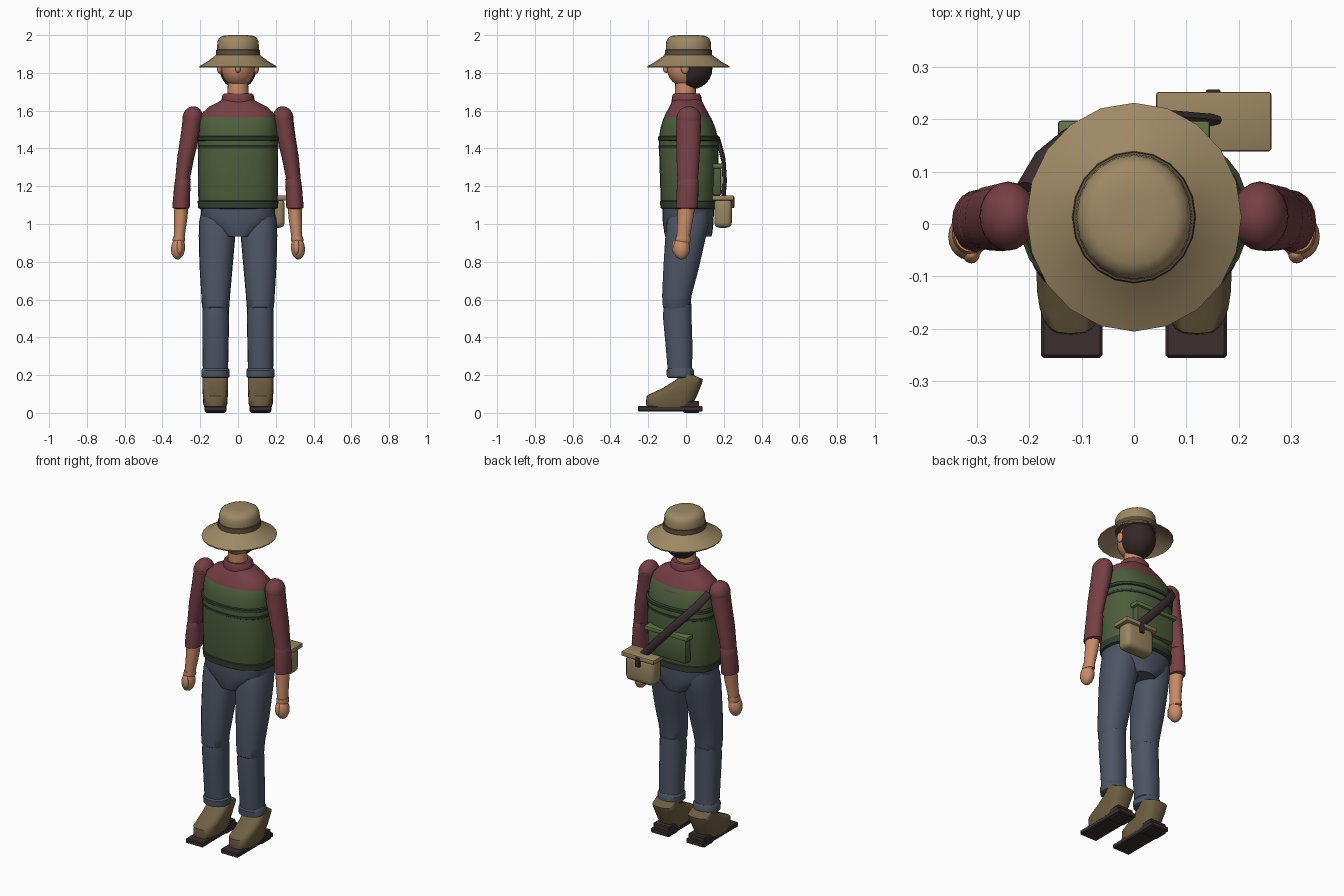
import bpy, bmesh, math
from mathutils import Vector, Matrix

COL = dict(hat=(.34, .25, .13), band=(.11, .075, .045), skin=(.58, .26, .14), hair=(.035, .02, .02),
           shirt=(.18, .05, .06), vest=(.075, .11, .045), trim=(.035, .05, .03), pocket=(.12, .18, .06),
           denim=(.075, .09, .13), boot=(.16, .115, .055), sole=(.045, .028, .03), bag=(.32, .24, .12))
MATS = {}
for key, c in COL.items():
    MATS[key] = bpy.data.materials.new(key)
    MATS[key].diffuse_color = (*c, 1)


def finish(name, bm, mat, mirror=False, bevel=0, segs=2, angle=35):
    bmesh.ops.recalc_face_normals(bm, faces=bm.faces[:])
    if bevel:
        bmesh.ops.bevel(bm, geom=bm.edges[:], offset=bevel, segments=segs, affect='EDGES', profile=.5)
    me = bpy.data.meshes.new(name)
    bm.to_mesh(me)
    bm.free()
    for p in me.polygons:
        p.use_smooth = True
    me.set_sharp_from_angle(angle=math.radians(angle))
    me.materials.append(MATS[mat])
    ob = bpy.data.objects.new(name, me)
    bpy.context.collection.objects.link(ob)
    if mirror:
        m = ob.modifiers.new("mirror", 'MIRROR')
        m.use_mirror_merge = False
    return ob


def loft(name, rings, mat, mirror=False, n=24, e=2.0, angle=35):
    """rings: (z, x_min, x_max, y_min, y_max), stacked superellipses with capped ends"""
    bm = bmesh.new()
    loops = []
    for z, x0, x1, y0, y1 in rings:
        loop = []
        for i in range(n):
            a = 2 * math.pi * i / n
            c, s = math.cos(a), math.sin(a)
            u = math.copysign(abs(c) ** (2 / e), c)
            v = math.copysign(abs(s) ** (2 / e), s)
            loop.append(bm.verts.new(((x0 + x1) / 2 + u * (x1 - x0) / 2,
                                      (y0 + y1) / 2 + v * (y1 - y0) / 2, z)))
        loops.append(loop)
    for a, b in zip(loops, loops[1:]):
        for i in range(n):
            j = (i + 1) % n
            bm.faces.new((a[i], a[j], b[j], b[i]))
    bm.faces.new(loops[0])
    bm.faces.new(loops[-1])
    return finish(name, bm, mat, mirror, angle=angle)


def round_loft(name, rings, mat, cy=.013, **kw):
    """rings: (z, rx, ry) around x = 0, y = cy"""
    return loft(name, [(z, -rx, rx, cy - ry, cy + ry) for z, rx, ry in rings], mat, **kw)


def sym(rings):
    return [(z, -rx, rx, y0, y1) for z, rx, y0, y1 in rings]


def ball(name, c, r, mat, mirror=False, cut_y=None, tilt=0):
    bm = bmesh.new()
    bmesh.ops.create_uvsphere(bm, u_segments=20, v_segments=12, radius=1)
    bm.transform(Matrix.Translation(c) @ Matrix.Rotation(tilt, 4, 'Y') @ Matrix.Diagonal((*r, 1)))
    if cut_y is not None:
        res = bmesh.ops.bisect_plane(bm, geom=bm.verts[:] + bm.edges[:] + bm.faces[:],
                                     plane_co=(0, cut_y, 0), plane_no=(0, -1, 0), clear_outer=True)
        bmesh.ops.holes_fill(bm, edges=[g for g in res['geom_cut'] if isinstance(g, bmesh.types.BMEdge)])
    return finish(name, bm, mat, mirror)


def box(name, lo, hi, mat, bevel=.005, mirror=False, segs=2):
    bm = bmesh.new()
    bmesh.ops.create_cube(bm, size=1)
    lo, hi = Vector(lo), Vector(hi)
    bm.transform(Matrix.Translation((lo + hi) / 2) @ Matrix.Diagonal((*(hi - lo), 1)))
    return finish(name, bm, mat, mirror, bevel, segs)


# Hat
round_loft("hat_brim", [(1.895, .1, .11), (1.832, .198, .211), (1.828, .203, .217), (1.835, .205, .218),
                        (1.855, .17, .182), (1.88, .135, .145), (1.9, .112, .12)], 'hat', n=20)
round_loft("hat_band", [(1.888, .11, .12), (1.893, .118, .126), (1.922, .116, .124), (1.926, .105, .11)], 'band', n=20)
round_loft("hat_crown", [(1.9, .108, .118), (1.93, .111, .12), (1.965, .109, .118), (1.985, .1, .108),
                         (1.996, .082, .09), (2.0, .045, .05)], 'hat', n=20, angle=50)

# Head
ball("head", (0, .005, 1.83), (.09, .108, .108), 'skin')
ball("hair", (0, .03, 1.825), (.097, .11, .112), 'hair', cut_y=0)
ball("ear", (.097, -.005, 1.825), (.014, .022, .03), 'skin', mirror=True)
ball("nose", (0, -.105, 1.822), (.014, .017, .022), 'skin')
round_loft("neck", [(1.66, .056, .056), (1.78, .053, .053)], 'skin', cy=-.003)
loft("collar", sym([(1.64, .085, -.075, .083), (1.65, .089, -.077, .085), (1.68, .083, -.072, .08),
                    (1.69, .074, -.066, .073)]), 'shirt')

# Torso
loft("shirt_yoke", sym([(1.48, .19, -.125, .145), (1.54, .199, -.125, .143), (1.58, .196, -.11, .122),
                        (1.62, .155, -.088, .1), (1.645, .105, -.077, .088), (1.665, .075, -.06, .07)]),
     'shirt', n=28, e=2.3, angle=50)
loft("vest", sym([(1.085, .2, -.128, .158), (1.12, .21, -.134, .163), (1.3, .213, -.14, .172),
                  (1.45, .211, -.144, .172), (1.51, .207, -.135, .155), (1.56, .2, -.119, .134),
                  (1.6, .168, -.09, .1)]), 'vest', n=28, e=2.4, angle=50)


def vest_band(name, z0, z1, d):
    loft(name, sym([(z0, .208, -.137, .166), (z0 + .006, .211 + d, -.142 - d, .172 + d),
                    (z1 - .006, .211 + d, -.142 - d, .172 + d), (z1, .208, -.137, .166)]),
         'trim', n=28, e=2.4)


vest_band("chest_band_lower", 1.395, 1.42, .003)
vest_band("chest_band_upper", 1.438, 1.467, .007)
loft("vest_hem", sym([(1.078, .195, -.12, .15), (1.084, .211, -.135, .165), (1.12, .214, -.138, .167),
                      (1.127, .205, -.13, .158)]), 'trim', n=28, e=2.4)

# Back pocket
box("back_pocket", (-.13, .13, 1.15), (.13, .187, 1.3), 'vest', .012)
box("pocket_flap", (-.145, .14, 1.295), (.145, .197, 1.32), 'pocket', .006)

# Arms
ball("shoulder", (.24, .015, 1.56), (.054, .066, .064), 'shirt', mirror=True, tilt=-.2)
loft("sleeve", [(1.22, .258, .334, -.045, .062), (1.35, .232, .322, -.05, .072), (1.48, .2, .302, -.052, .078),
                (1.57, .186, .291, -.05, .08)], 'shirt', mirror=True, n=20)
loft("sleeve_roll", [(1.078, .27, .332, -.04, .045), (1.085, .256, .346, -.053, .063), (1.1, .255, .347, -.053, .064),
                     (1.2, .252, .338, -.048, .066), (1.235, .25, .333, -.046, .066), (1.245, .258, .325, -.04, .06)],
     'shirt', mirror=True, n=20)
loft("forearm", [(.9, .285, .34, -.05, .018), (.93, .283, .34, -.05, .02), (1.03, .268, .338, -.045, .038),
                 (1.1, .262, .338, -.043, .05)], 'skin', mirror=True, n=20)
loft("wrist_cuff", [(.905, .284, .344, -.054, .022), (.915, .28, .347, -.057, .024), (.935, .282, .343, -.053, .023)],
     'skin', mirror=True, n=20)
ball("hand", (.317, -.024, .872), (.037, .044, .06), 'skin', mirror=True, tilt=-.1)
ball("thumb", (.31, -.058, .877), (.016, .017, .038), 'skin', mirror=True)

# Trousers
loft("hips", sym([(.935, .08, -.11, .135), (.955, .105, -.115, .14), (1.0, .165, -.122, .145),
                  (1.04, .196, -.125, .147), (1.1, .198, -.125, .147)]), 'denim', n=28, e=2.6)
loft("thigh", [(.545, .055, .182, -.11, .01), (.56, .046, .191, -.123, .024), (.62, .042, .194, -.127, .03),
               (.78, .028, .204, -.12, .072), (.94, .014, .208, -.11, .108), (1.02, .02, .205, -.1, .125),
               (1.07, .04, .192, -.08, .12)], 'denim', mirror=True, n=22, e=2.3)
loft("shin", [(.2, .053, .186, -.095, .032), (.35, .05, .188, -.108, .035), (.5, .047, .189, -.122, .03),
              (.575, .049, .187, -.12, .03), (.585, .06, .175, -.1, .015)], 'denim', mirror=True, n=22, e=2.3)
loft("trouser_cuff", [(.185, .055, .184, -.09, .03), (.19, .045, .193, -.102, .042), (.225, .044, .194, -.104, .042),
                      (.237, .052, .187, -.096, .034)], 'denim', mirror=True, n=22, e=2.3)

# Boots
loft("boot", [(.03, .062, .178, -.208, .028), (.05, .056, .184, -.212, .038), (.09, .054, .186, -.209, .057),
              (.105, .053, .187, -.18, .064), (.13, .053, .188, -.125, .074), (.155, .052, .188, -.085, .084),
              (.178, .052, .188, -.05, .09), (.2, .054, .186, -.03, .04)], 'boot', mirror=True, n=24, e=3, angle=45)
box("boot_sole", (.06, -.255, .008), (.177, .088, .036), 'sole', .005, True, 1)
box("boot_heel", (.064, -.015, .0), (.174, .07, .062), 'sole', .005, True, 1)

# Shoulder bag
box("bag_body", (.055, .15, .98), (.247, .243, 1.135), 'bag', .028, segs=3)
box("bag_lid", (.042, .138, 1.125), (.262, .252, 1.152), 'bag', .006)
box("bag_latch", (.137, .238, 1.085), (.165, .256, 1.145), 'sole', .003)

# Bag strap: flattened tube swept across the back
path = [Vector(p) for p in ((-.205, .07, 1.56), (-.17, .13, 1.5), (-.12, .172, 1.44), (-.03, .198, 1.34),
                            (.07, .205, 1.23), (.15, .198, 1.14))]
bm = bmesh.new()
rows = []
for i, p in enumerate(path):
    d = (path[min(i + 1, 5)] - path[max(i - 1, 0)]).normalized()
    side = d.cross(Vector((0, 1, 0))).normalized()
    out = side.cross(d)
    rows.append([bm.verts.new(p + side * .023 * math.cos(k * math.pi / 5) + out * .012 * math.sin(k * math.pi / 5))
                 for k in range(10)])
for a, b in zip(rows, rows[1:]):
    for k in range(10):
        bm.faces.new((a[k], a[(k + 1) % 10], b[(k + 1) % 10], b[k]))
bm.faces.new(rows[0])
bm.faces.new(rows[-1])
finish("bag_strap", bm, 'sole', angle=50)
